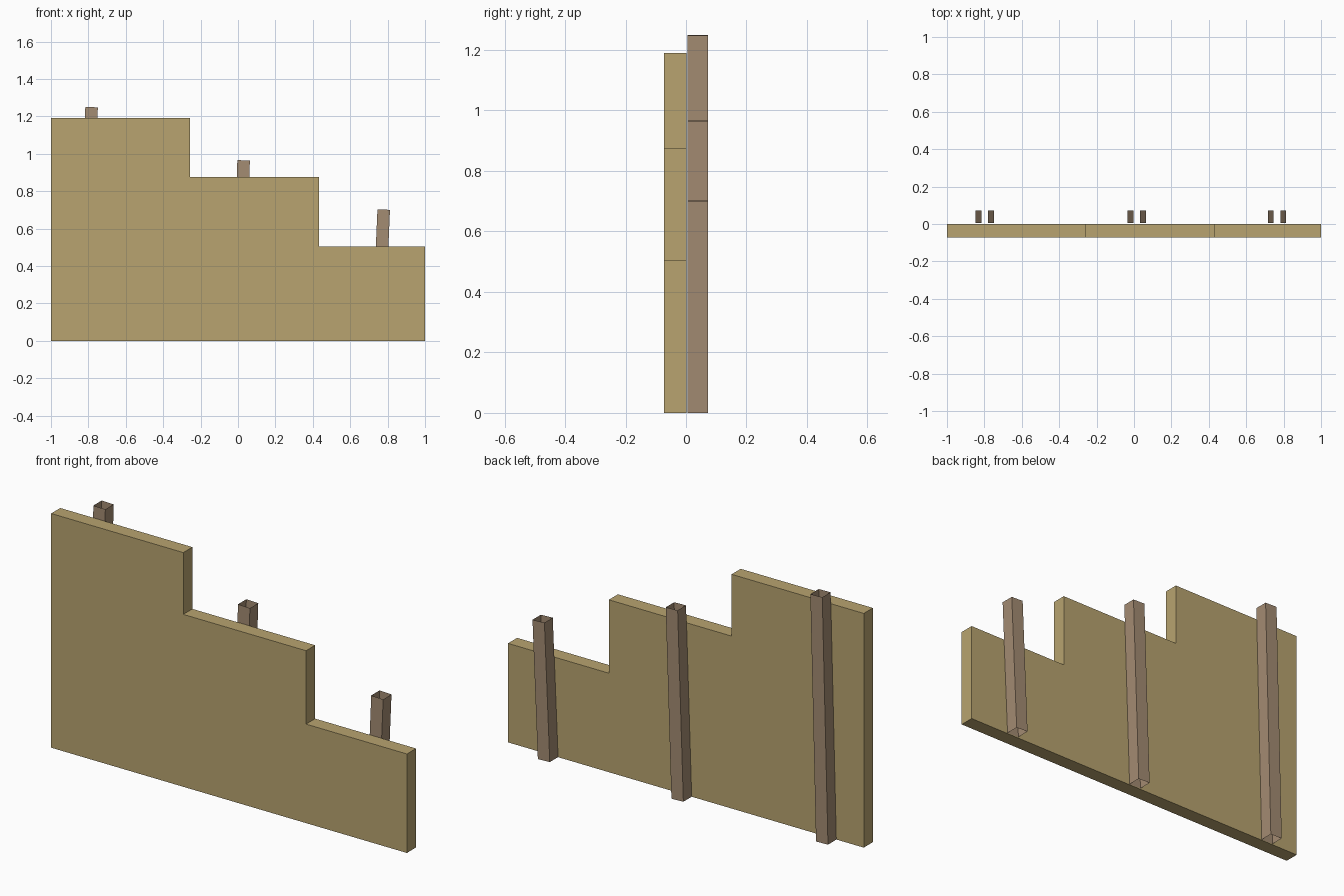
import bpy, bmesh
from mathutils import Vector

cube = bpy.data.objects.get("Cube")
if cube:
    bpy.data.objects.remove(cube, do_unlink=True)


def make_material(name, color):
    mat = bpy.data.materials.new(name)
    mat.use_nodes = True
    mat.diffuse_color = color
    mat.node_tree.nodes["Principled BSDF"].inputs["Base Color"].default_value = color
    return mat


def extrude_profile(name, profile, y_front, y_back, mat, capped):
    """Sweep an x-z profile along y; uncapped keeps only the swept sides."""
    bm = bmesh.new()
    front = [bm.verts.new((x, y_front, z)) for x, z in profile]
    back = [bm.verts.new((x, y_back, z)) for x, z in profile]
    n = len(profile)
    for i in range(n):
        j = (i + 1) % n
        bm.faces.new((front[i], front[j], back[j], back[i]))
    if capped:
        bm.faces.new(front)
        bm.faces.new(back[::-1])
    bmesh.ops.recalc_face_normals(bm, faces=bm.faces)
    return finish(name, bm, mat)


def finish(name, bm, mat):
    mesh = bpy.data.meshes.new(name)
    bm.to_mesh(mesh)
    bm.free()
    mesh.materials.append(mat)
    obj = bpy.data.objects.new(name, mesh)
    bpy.context.collection.objects.link(obj)
    return obj


def make_post(name, x_bottom, x_top, height, mat):
    """Leaning square tube, open at both ends."""
    half, y_mid = 0.0335, 0.0385
    axis = Vector((x_top - x_bottom, 0, height)).normalized()
    side = Vector((axis.z, 0, -axis.x)) * half
    depth = Vector((0, half, 0))
    rings = []
    bm = bmesh.new()
    lift = abs(side.z)
    for x, z in ((x_bottom, lift), (x_top, height - lift)):
        mid = Vector((x, y_mid, z))
        rings.append([bm.verts.new(mid + side * a + depth * b)
                      for a, b in ((-1, -1), (1, -1), (1, 1), (-1, 1))])
    low, high = rings
    for i in range(4):
        j = (i + 1) % 4
        bm.faces.new((low[i], low[j], high[j], high[i]))
    return finish(name, bm, mat)


board_mat = make_material("straw_wood", (0.479, 0.371, 0.162, 1))
post_mat = make_material("brown_wood", (0.371, 0.262, 0.171, 1))

# Stepped board
steps = [(-1, 0), (1, 0), (1, 0.503), (0.433, 0.503), (0.433, 0.876),
         (-0.257, 0.876), (-0.257, 1.19), (-1, 1.19)]
extrude_profile("stepped_board", steps, -0.072, 0.001, board_mat, True)

# Leaning support posts behind each step
make_post("tall_post", -0.815, -0.783, 1.25, post_mat)
make_post("middle_post", -0.002, 0.03, 0.966, post_mat)
make_post("short_post", 0.749, 0.779, 0.703, post_mat)
